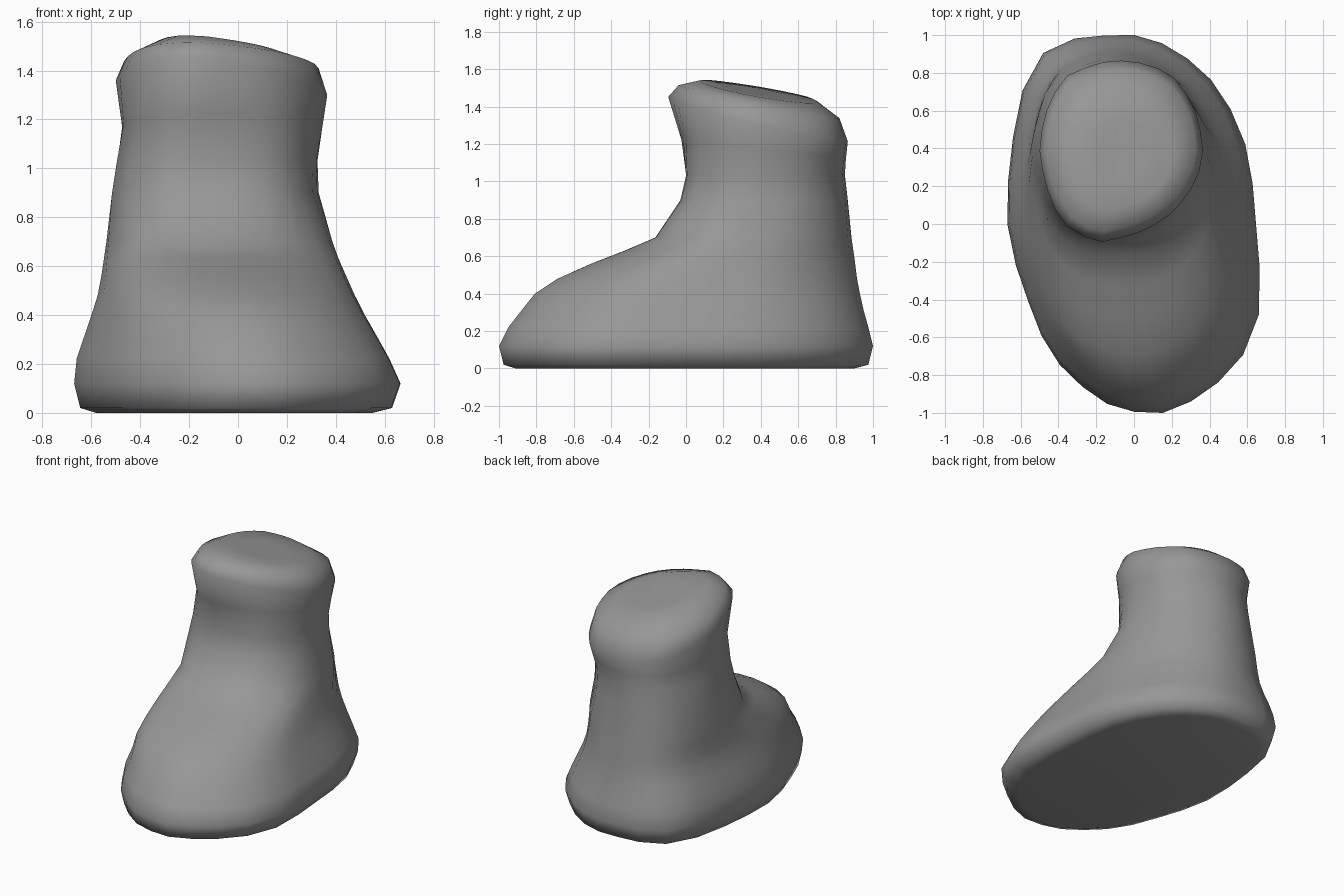
import bpy, bmesh
from math import sin, cos, pi, radians
from mathutils import Vector

SIDES = 28

# Outlines seen from above, counter-clockwise: the sole, the ankle and the collar
SOLE = [(0.06, -1), (0.2, -0.98), (0.4, -0.87), (0.6, -0.65), (0.65, -0.5), (0.665, -0.33),
        (0.61, 0.33), (0.54, 0.55), (0.36, 0.82), (0.11, 0.97), (-0.04, 1), (-0.3, 0.98),
        (-0.45, 0.93), (-0.52, 0.86), (-0.6, 0.68), (-0.665, 0.32), (-0.67, -0.05),
        (-0.63, -0.2), (-0.52, -0.52), (-0.44, -0.69), (-0.3, -0.83), (-0.18, -0.93)]
ANKLE = [(-0.3, 0.01), (-0.12, 0), (0.05, 0.01), (0.2, 0.08), (0.3, 0.24), (0.325, 0.4),
         (0.28, 0.6), (0.17, 0.74), (0, 0.83), (-0.15, 0.85), (-0.32, 0.8), (-0.43, 0.67),
         (-0.49, 0.5), (-0.495, 0.3), (-0.43, 0.1)]
COLLAR = [(-0.17, -0.09), (0, -0.05), (0.15, 0.02), (0.28, 0.15), (0.34, 0.28), (0.365, 0.42),
          (0.32, 0.6), (0.24, 0.75), (0.16, 0.81), (0.05, 0.85), (-0.12, 0.87), (-0.34, 0.8),
          (-0.43, 0.68), (-0.48, 0.55), (-0.5, 0.36), (-0.44, 0.12), (-0.35, -0.01),
          (-0.26, -0.065)]


def fit(points):
    """Scale an outline into the -1..1 square."""
    xs, ys = [p[0] for p in points], [p[1] for p in points]
    return [Vector((2 * (x - min(xs)) / (max(xs) - min(xs)) - 1,
                    2 * (y - min(ys)) / (max(ys) - min(ys)) - 1)) for x, y in points]


def resample(points):
    """Sample a fitted outline at even angles around its centre."""
    pts, out = fit(points), []
    for i in range(SIDES):
        a = 2 * pi * i / SIDES
        d = Vector((cos(a), sin(a)))
        for p, q in zip(pts, pts[1:] + pts[:1]):
            e = q - p
            den = d.x * e.y - d.y * e.x
            if abs(den) < 1e-9:
                continue
            t = (p.x * e.y - p.y * e.x) / den
            s = (p.x * d.y - p.y * d.x) / den
            if t > 0 and -1e-6 <= s <= 1 + 1e-6:
                out.append(d * t)
                break
    return fit(out)


def ramp(z, low, high):
    return min(1, max(0, (z - low) / (high - low)))


sole, ankle, collar = resample(SOLE), resample(ANKLE), resample(COLLAR)

# Sections: height, x min, x max, y min, y max, slope along x, slope along y
SECTIONS = [
    (0.00, -0.58, 0.55, -0.91, 0.90, 0, 0),
    (0.02, -0.645, 0.63, -0.975, 0.975, 0, 0),
    (0.12, -0.67, 0.665, -1.0, 1.0, 0, 0),
    (0.22, -0.66, 0.62, -0.95, 0.975, 0, 0),
    (0.31, -0.63, 0.57, -0.88, 0.95, 0, 0),
    (0.40, -0.60, 0.52, -0.81, 0.93, 0, 0),
    (0.48, -0.575, 0.48, -0.69, 0.915, 0, 0),
    (0.56, -0.56, 0.445, -0.51, 0.905, 0, 0),
    (0.63, -0.55, 0.415, -0.33, 0.895, 0, 0),
    (0.70, -0.54, 0.39, -0.165, 0.885, 0, 0),
    (0.90, -0.515, 0.33, -0.03, 0.865, 0, 0),
    (1.03, -0.495, 0.325, 0.0, 0.85, 0, 0),
    (1.17, -0.475, 0.345, -0.025, 0.855, 0, -0.12),
    (1.33, -0.50, 0.365, -0.095, 0.865, -0.07, -0.24),
    (1.425, -0.465, 0.33, -0.04, 0.82, -0.04, -0.20),
    (1.48, -0.34, 0.21, 0.07, 0.70, -0.10, -0.17),
    (1.48, -0.20, 0.08, 0.22, 0.54, -0.11, -0.14),
]

# Boot: skin the stacked sections and close both ends
bm = bmesh.new()
rings = []
for z, x0, x1, y0, y1, sx, sy in SECTIONS:
    ring = []
    for a, b, c in zip(sole, ankle, collar):
        p = a.lerp(b, ramp(z, 0.3, 0.9)).lerp(c, ramp(z, 1.03, 1.33))
        dx, dy = p.x * (x1 - x0) / 2, p.y * (y1 - y0) / 2
        ring.append(bm.verts.new(((x0 + x1) / 2 + dx, (y0 + y1) / 2 + dy, z + sx * dx + sy * dy)))
    rings.append(ring)
for low, high in zip(rings, rings[1:]):
    for i in range(SIDES):
        j = (i + 1) % SIDES
        bm.faces.new((low[i], low[j], high[j], high[i]))
bm.faces.new(rings[0][::-1])
bm.faces.new(rings[-1])

mesh = bpy.data.meshes.new("boot")
bm.to_mesh(mesh)
bm.free()
boot = bpy.data.objects.new("boot", mesh)
bpy.context.collection.objects.link(boot)
bpy.context.view_layer.objects.active = boot
boot.select_set(True)
bpy.ops.object.shade_smooth_by_angle(angle=radians(80))

# Dark grey surface
grey = bpy.data.materials.new("dark_grey")
grey.diffuse_color = (0.31, 0.31, 0.31, 1)
mesh.materials.append(grey)
